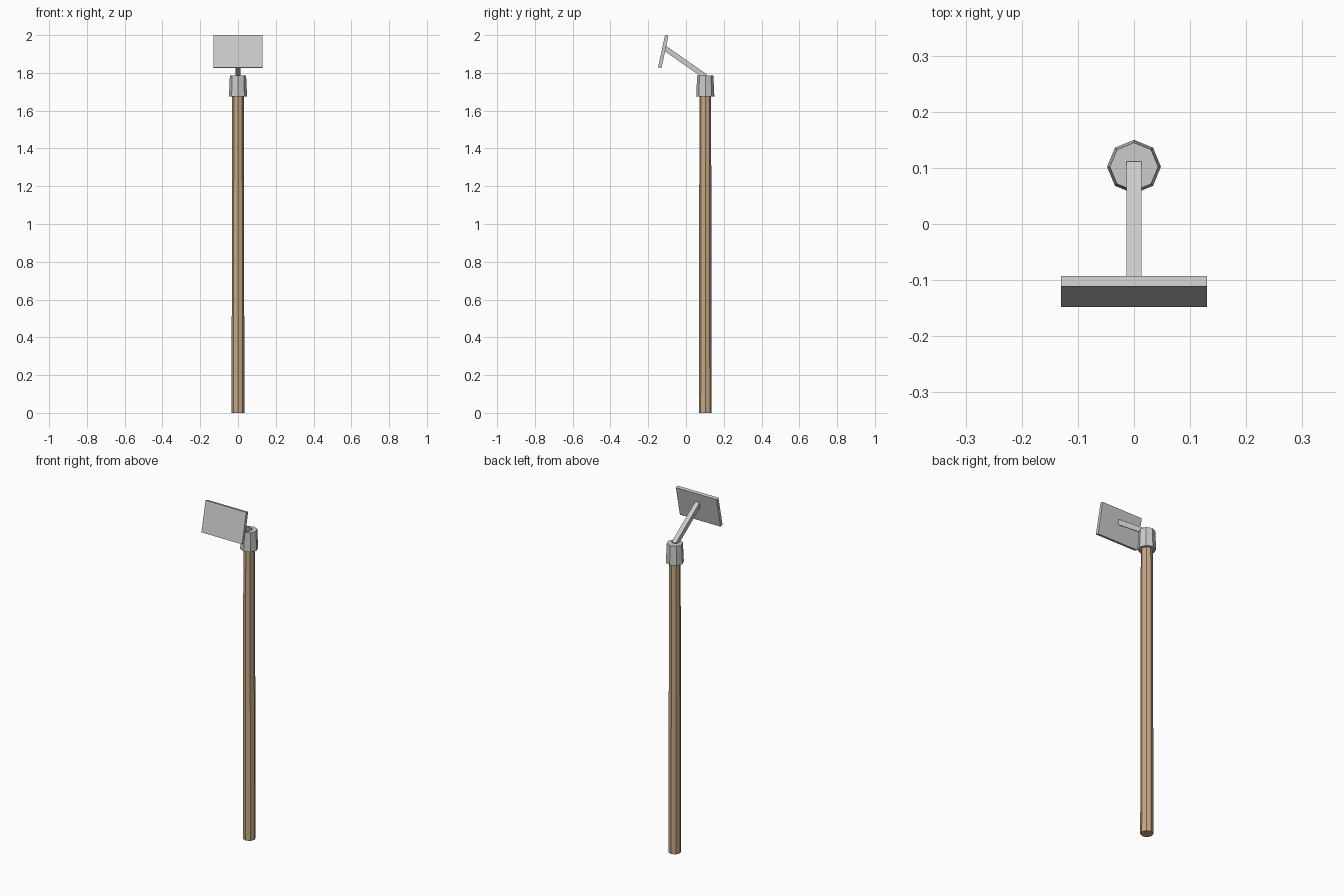
import bpy
import math
from mathutils import Vector

if "Cube" in bpy.data.objects:
    bpy.data.objects.remove(bpy.data.objects["Cube"])

POLE_Y = 0.102


def tapered_pole(name, r_bottom, r_top, z0, z1):
    # eight-sided upright with a corner on each axis
    bpy.ops.mesh.primitive_cone_add(vertices=8, radius1=r_bottom, radius2=r_top,
                                    depth=z1 - z0, location=(0, POLE_Y, (z0 + z1) / 2))
    bpy.context.object.name = name
    return bpy.context.object


def box(name, size, location, tilt):
    bpy.ops.mesh.primitive_cube_add(size=1, location=location, rotation=(tilt, 0, 0))
    ob = bpy.context.object
    ob.name = name
    ob.scale = size
    bpy.ops.object.transform_apply(location=False, rotation=True, scale=True)
    return ob


# wooden handle
handle = tapered_pole("handle", 0.034, 0.031, 0.0, 1.69)
wood = bpy.data.materials.new("wood")
wood.diffuse_color = (0.56, 0.40, 0.24, 1)
wood.use_nodes = True
wood.node_tree.nodes["Principled BSDF"].inputs["Base Color"].default_value = wood.diffuse_color
handle.data.materials.append(wood)

# metal socket
tapered_pole("socket", 0.048, 0.043, 1.675, 1.785)

# sloping neck between socket and blade
start, end = Vector((0, 0.104, 1.78)), Vector((0, -0.112, 1.931))
d = end - start
box("neck", (0.027, d.length, 0.027), (start + end) / 2, math.atan2(d.z, d.y) - math.pi)

# flat blade leaning back to the handle at its top
box("blade", (0.26, 0.0184, 0.175), (0, -0.1205, 1.9125), -math.radians(12.2))
